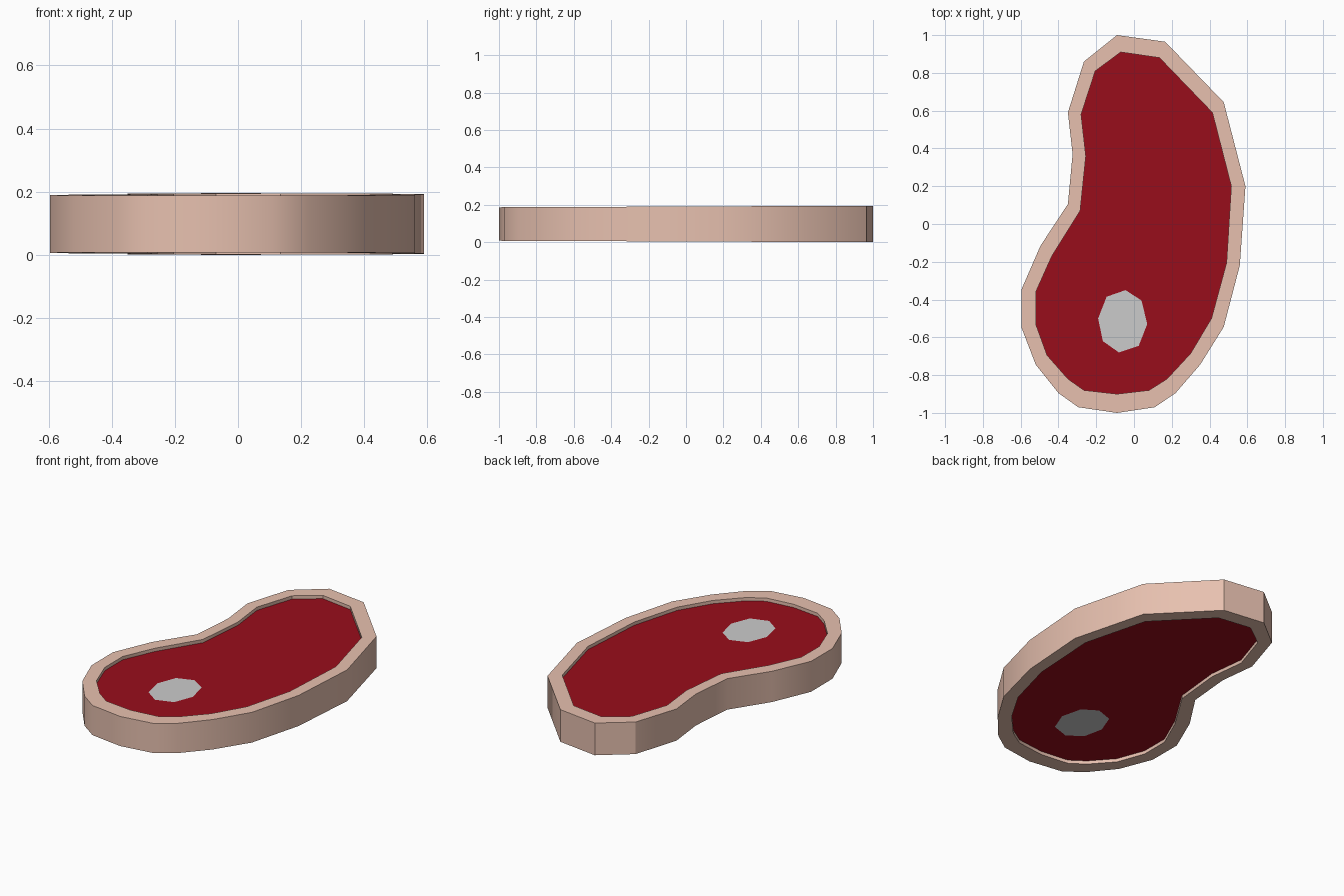
import bpy, bmesh, math

if "Cube" in bpy.data.objects:
    bpy.data.objects.remove(bpy.data.objects["Cube"])

# Outlines seen from above
OUTER = [(-.09, 1), (.165, .965), (.475, .645), (.59, .2), (.56, -.22), (.475, -.545), (.35, -.745),
         (.22, -.895), (.11, -.97), (-.09, -1), (-.295, -.97), (-.4, -.895), (-.52, -.745),
         (-.595, -.55), (-.595, -.345), (-.495, -.115), (-.35, .105), (-.325, .37), (-.35, .59), (-.265, .86)]
INNER = [(-.07, .91), (.135, .88), (.415, .59), (.515, .2), (.49, -.205), (.41, -.5), (.3, -.685),
         (.175, -.82), (.08, -.88), (-.09, -.9), (-.265, -.88), (-.35, -.82), (-.46, -.695),
         (-.52, -.53), (-.52, -.36), (-.435, -.17), (-.285, .07), (-.255, .36), (-.28, .58), (-.205, .81)]
BONE = [(-.045, -.35), (.04, -.405), (.07, -.53), (.025, -.645),
        (-.08, -.68), (-.165, -.62), (-.19, -.5), (-.145, -.385)]
MID, RECESS = 0.0975, 0.02


def material(name, rgb):
    m = bpy.data.materials.new(name)
    m.diffuse_color = (*rgb, 1)
    m.use_nodes = True
    m.node_tree.nodes["Principled BSDF"].inputs["Base Color"].default_value = m.diffuse_color
    return m


def ring(bm, pts, side, drop=0.0):
    """Loop of vertices on the top (side=1) or bottom (side=-1); the slab thickens slightly to the back."""
    return [bm.verts.new((x, y, MID + side * (0.0935 + 0.004 * y - drop))) for x, y in pts]


def loop_edges(bm, vs):
    return [bm.edges.new((v, vs[(i + 1) % len(vs)])) for i, v in enumerate(vs)]


def finish(name, bm, mat=None):
    me = bpy.data.meshes.new(name)
    bm.to_mesh(me)
    bm.free()
    ob = bpy.data.objects.new(name, me)
    bpy.context.collection.objects.link(ob)
    if mat:
        me.materials.append(mat)
    return ob


# Fat rind: recess wall, rim, outer wall, rim, recess wall
bm = bmesh.new()
rings = [ring(bm, INNER, 1, RECESS), ring(bm, INNER, 1), ring(bm, OUTER, 1),
         ring(bm, OUTER, -1), ring(bm, INNER, -1), ring(bm, INNER, -1, RECESS)]
n = len(OUTER)
for a, b in zip(rings, rings[1:]):
    for i in range(n):
        j = (i + 1) % n
        bm.faces.new((a[i], a[j], b[j], b[i]))
bm.normal_update()
if sum(f.normal.z for f in bm.faces if f.calc_center_median().z > 0.18) < 0:
    bmesh.ops.reverse_faces(bm, faces=bm.faces[:])
rind = finish("fat_rind", bm, material("fat", (.80, .53, .43)))
bpy.context.view_layer.objects.active = rind
rind.select_set(True)
bpy.ops.object.shade_smooth_by_angle(angle=math.radians(30))

# Meat faces with a hole for the bone, top and bottom
bm = bmesh.new()
for side in (1, -1):
    edges = loop_edges(bm, ring(bm, INNER, side, RECESS)) + loop_edges(bm, ring(bm, BONE, side, RECESS))
    bmesh.ops.triangle_fill(bm, edges=edges, use_beauty=True, normal=(0, 0, side))
bm.normal_update()
bmesh.ops.reverse_faces(bm, faces=[f for f in bm.faces if f.normal.z * (f.calc_center_median().z - MID) < 0])
finish("meat", bm, material("meat", (.32, .004, .011)))

# Bone faces filling the holes
bm = bmesh.new()
for side in (1, -1):
    vs = ring(bm, BONE, side, RECESS)
    bm.faces.new(vs[::-side])
finish("bone", bm)
